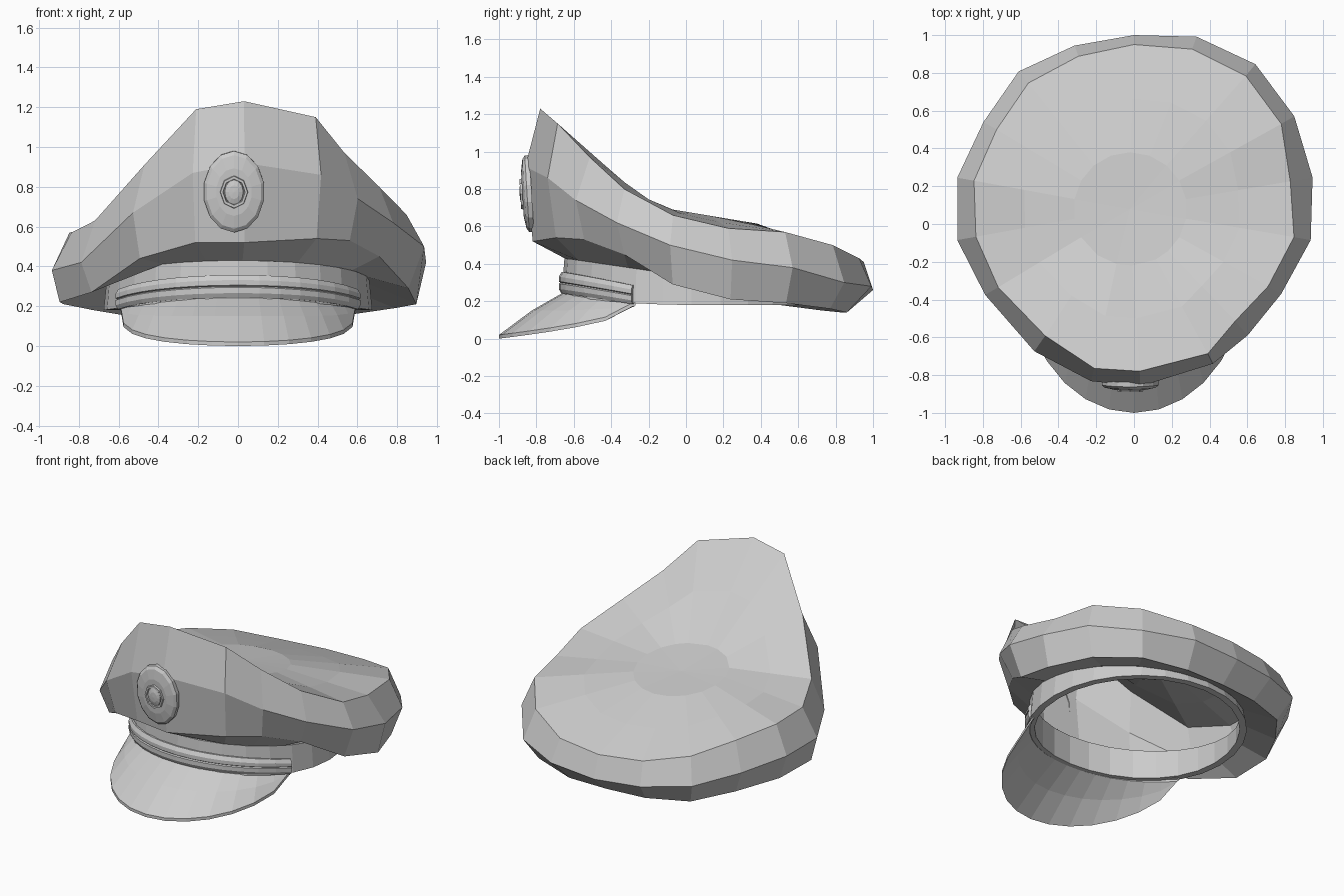
import bpy, bmesh
from math import sin, cos, pi, radians

if "Cube" in bpy.data.objects:
    bpy.data.objects.remove(bpy.data.objects["Cube"])


def loft(name, rows, close_row=False, close_all=False, cap=False):
    """Skin a list of equal-length point rows with flat quads."""
    bm = bmesh.new()
    vs = [[bm.verts.new(p) for p in row] for row in rows]
    n, m = len(vs), len(vs[0])
    for i in range(n if close_all else n - 1):
        a, b = vs[i], vs[(i + 1) % n]
        for j in range(m if close_row else m - 1):
            k = (j + 1) % m
            bm.faces.new((a[j], a[k], b[k], b[j]))
    if cap:
        bm.faces.new(vs[0])
        bm.faces.new(vs[-1])
    bmesh.ops.remove_doubles(bm, verts=bm.verts, dist=1e-4)
    bmesh.ops.recalc_face_normals(bm, faces=bm.faces)
    me = bpy.data.meshes.new(name)
    bm.to_mesh(me)
    bm.free()
    ob = bpy.data.objects.new(name, me)
    bpy.context.collection.objects.link(ob)
    return ob


def band_pt(a, z, grow=0.0):
    """Point on the oval head band; angle 0 is the front."""
    return ((0.66 + grow) * sin(a), 0.03 - (0.68 + grow) * cos(a), z)


def band_top(a):
    return 0.33 + 0.10 * cos(a)


def band_bottom(a):
    return 0.18 + 0.05 * max(0, cos(a)) ** 2


# Crown: angle, then radius and height of top seam, widest line and lower edge
crown = [
    (2, .86, 1.23, .94, .92, .90, .52), (27, .86, 1.15, .92, .86, .87, .54),
    (42, .80, 0.97, .90, .74, .84, .53), (60, .82, 0.80, .90, .62, .82, .45),
    (80, .86, 0.66, .95, .50, .87, .29), (100, .84, 0.59, .96, .42, .91, .21),
    (120, .90, 0.57, .98, .38, .91, .19), (140, .92, 0.50, 1.0, .30, .90, .16),
    (160, .90, 0.43, .97, .28, .83, .14), (180, .87, 0.41, .92, .26, .78, .14),
    (200, .86, 0.42, .92, .27, .80, .14), (220, .87, 0.47, .95, .30, .85, .15),
    (240, .84, 0.53, .92, .34, .84, .18), (260, .86, 0.57, .95, .38, .89, .21),
    (280, .85, 0.57, .95, .38, .91, .22), (300, .83, 0.63, .91, .42, .85, .27),
    (325, .82, 0.91, .92, .67, .86, .44), (346, .87, 1.19, .94, .87, .89, .52)]
cx, cy = -0.02, 0.08
sections = []
for ang, rt, zt, rw, zw, rl, zl in crown:
    a = radians(ang)
    ring = [(r * sin(a), cy - r * cos(a), z) for r, z in ((rt, zt), (rw, zw), (rl, zl))]
    # gently raised middle of the top panel
    hub = (cx + 0.3 * sin(a), cy - 0.3 * cos(a), 0.665 + 0.05 * cos(a))
    mid = tuple((p + q) / 2 for p, q in zip(hub, ring[0]))
    sections.append([(cx, cy, 0.655), hub, mid] + ring + [band_pt(a, band_top(a))])
loft("crown", sections, close_all=True)

# Head band: hollow oval ring
N = 28
sections = []
for i in range(N):
    a = 2 * pi * i / N
    t, b = band_top(a), band_bottom(a)
    sections.append([band_pt(a, t), band_pt(a, b, 0.015), band_pt(a, b, -0.03), band_pt(a, t, -0.03)])
loft("head_band", sections, close_row=True, close_all=True)

# Visor: curved plate from the band to a drooping front edge
sections = []
for i in range(15):
    t = radians(-90 + 180 * i / 14)
    c = max(0, cos(t))
    inner = band_pt(t * 0.7, 0.19 + 0.06 * c, 0.0)
    outer = (0.59 * sin(t), -0.27 - 0.73 * c, 0.20 - 0.18 * c ** 0.5)
    mid = tuple((p + q) / 2 for p, q in zip(inner, outer))
    mid = (mid[0], mid[1], mid[2] + 0.015 * c)
    top = [inner, mid, outer]
    sections.append(top + [(x, y, z - 0.02) for x, y, z in reversed(top)])
loft("visor", sections, close_row=True, cap=True)

# Chin strap: two-ridged belt across the front of the band
sections = []
for i in range(15):
    a = radians(-63 + 126 * i / 14)
    z = 0.235 + 0.065 * (1 - (a / radians(63)) ** 2)
    h = 0.045 + 0.012 * cos(a)
    profile = [(1, -.01), (1, .015), (.55, .03), (.1, .03), (0, .022),
               (-.1, .03), (-.6, .03), (-1, .018), (-1, -.01)]
    sections.append([band_pt(a, z + h * f, g) for f, g in profile])
loft("chin_strap", sections, close_row=True, cap=True)


def oval_turned(name, profile, pos, sides, width=0.75, tilt=0.0):
    """Revolve (radius, depth) about the front axis and squash sideways."""
    rows = [[(r * width * sin(2 * pi * k / sides), -d, r * cos(2 * pi * k / sides))
             for k in range(sides)] for r, d in profile]
    ob = loft(name, rows, close_row=True)
    ob.location = pos
    ob.rotation_euler = (tilt, 0, 0)
    return ob


# Badge: oval plate with a raised ring and a domed centre
spot = (-0.02, -0.85, 0.775)
oval_turned("badge_plate", [(.205, -.025), (.205, .0), (.185, .014), (.12, .025), (.085, .025), (0, .022)],
            spot, 14, tilt=0.06)
oval_turned("badge_ring", [(.085, .015), (.08, .036), (.066, .036), (.06, .015)],
            spot, 8, width=0.85, tilt=0.06)
oval_turned("badge_dome", [(.07, .015), (.062, .03), (.035, .038), (0, .04)],
            spot, 12, tilt=0.06)
